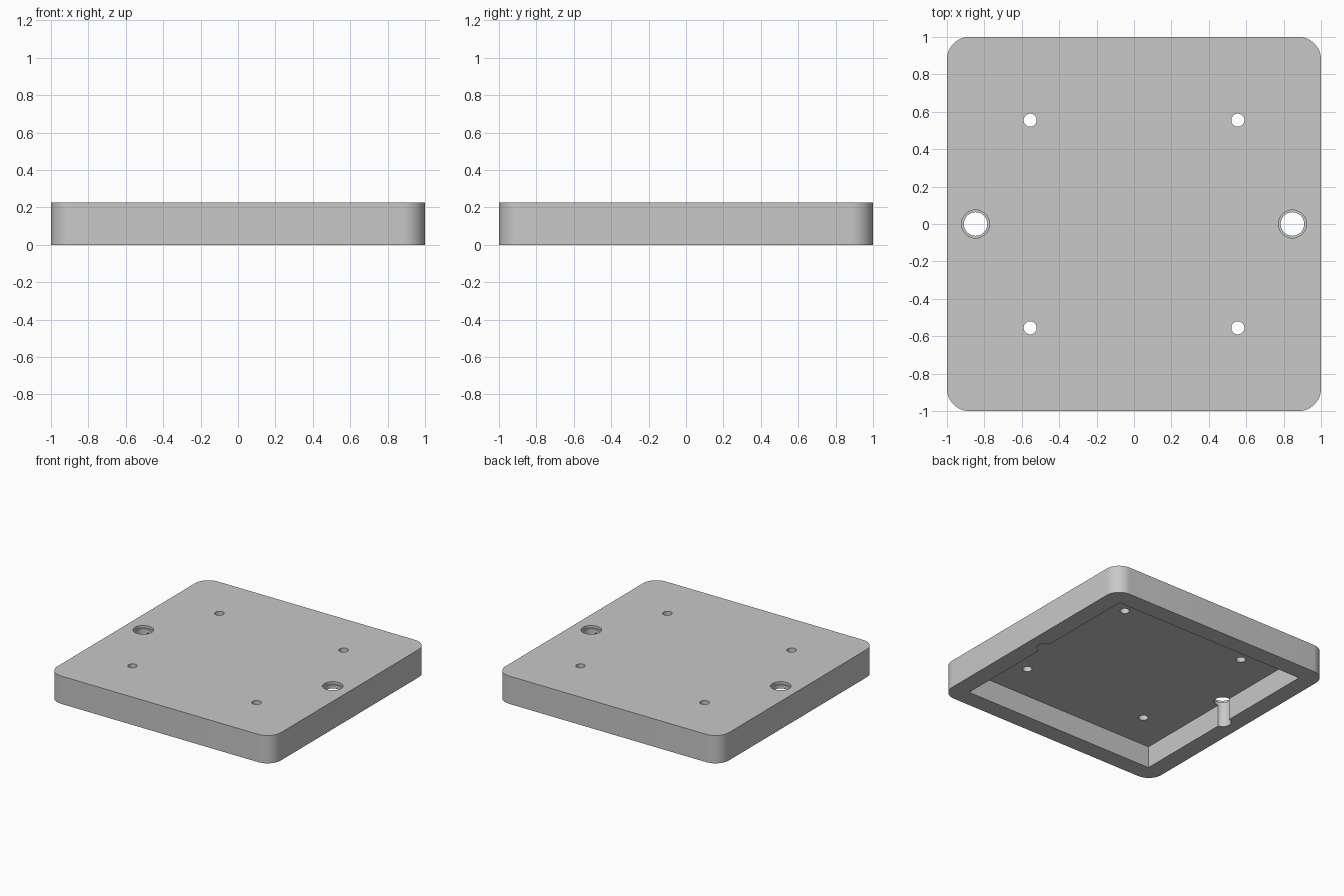
import bpy
import bmesh
from math import radians

HEIGHT = 0.225
ROOF = 0.05      # thickness of the top wall

if "Cube" in bpy.data.objects:
    bpy.data.objects.remove(bpy.data.objects["Cube"], do_unlink=True)

# Single grey plastic
grey = bpy.data.materials.new("plain_grey")
grey.use_nodes = True
colour = (0.58, 0.58, 0.58, 1)
grey.diffuse_color = colour
grey.node_tree.nodes["Principled BSDF"].inputs["Base Color"].default_value = colour


def box(name, half, z0, z1):
    bpy.ops.mesh.primitive_cube_add(size=1, location=(0, 0, (z0 + z1) / 2))
    ob = bpy.context.object
    ob.name = name
    ob.scale = (2 * half, 2 * half, z1 - z0)
    bpy.ops.object.transform_apply(location=True, scale=True)
    ob.data.materials.append(grey)
    return ob


def drill(name, x, y, radius, z0, z1):
    bpy.ops.mesh.primitive_cylinder_add(
        vertices=48, radius=radius, depth=z1 - z0, location=(x, y, (z0 + z1) / 2))
    ob = bpy.context.object
    ob.name = name
    ob.data.materials.append(grey)
    return ob


def cut(target, cutter):
    cutter.hide_render = True
    bpy.context.view_layer.objects.active = target
    mod = target.modifiers.new("cut", "BOOLEAN")
    mod.operation = "DIFFERENCE"
    mod.solver = "EXACT"
    mod.object = cutter
    bpy.ops.object.modifier_apply(modifier=mod.name)
    bpy.data.objects.remove(cutter, do_unlink=True)


# Outer block with rounded upright corners
cover = box("cover_plate", 1, 0, HEIGHT)
bm = bmesh.new()
bm.from_mesh(cover.data)
uprights = [e for e in bm.edges
            if abs(e.verts[0].co.z - e.verts[1].co.z) > HEIGHT / 2]
bmesh.ops.bevel(bm, geom=uprights, offset=0.12, segments=12,
                profile=0.5, affect="EDGES")
bm.to_mesh(cover.data)
bm.free()

# Square recess open at the underside
cut(cover, box("recess_cutter", 0.857, -0.1, HEIGHT - ROOF))

for sx in (-1, 1):
    # Large stepped hole, notching the inner side wall
    cut(cover, drill("bolt_cutter", sx * 0.847, 0, 0.063, -0.1, 0.4))
    cut(cover, drill("step_cutter", sx * 0.847, 0, 0.075, HEIGHT - 0.02, 0.4))
    # Small screw holes
    for sy in (-1, 1):
        cut(cover, drill("screw_cutter", sx * 0.555, sy * 0.555, 0.035, 0.1, 0.4))

bpy.ops.object.select_all(action="DESELECT")
cover.select_set(True)
bpy.context.view_layer.objects.active = cover
bpy.ops.object.shade_smooth_by_angle(angle=radians(30))
